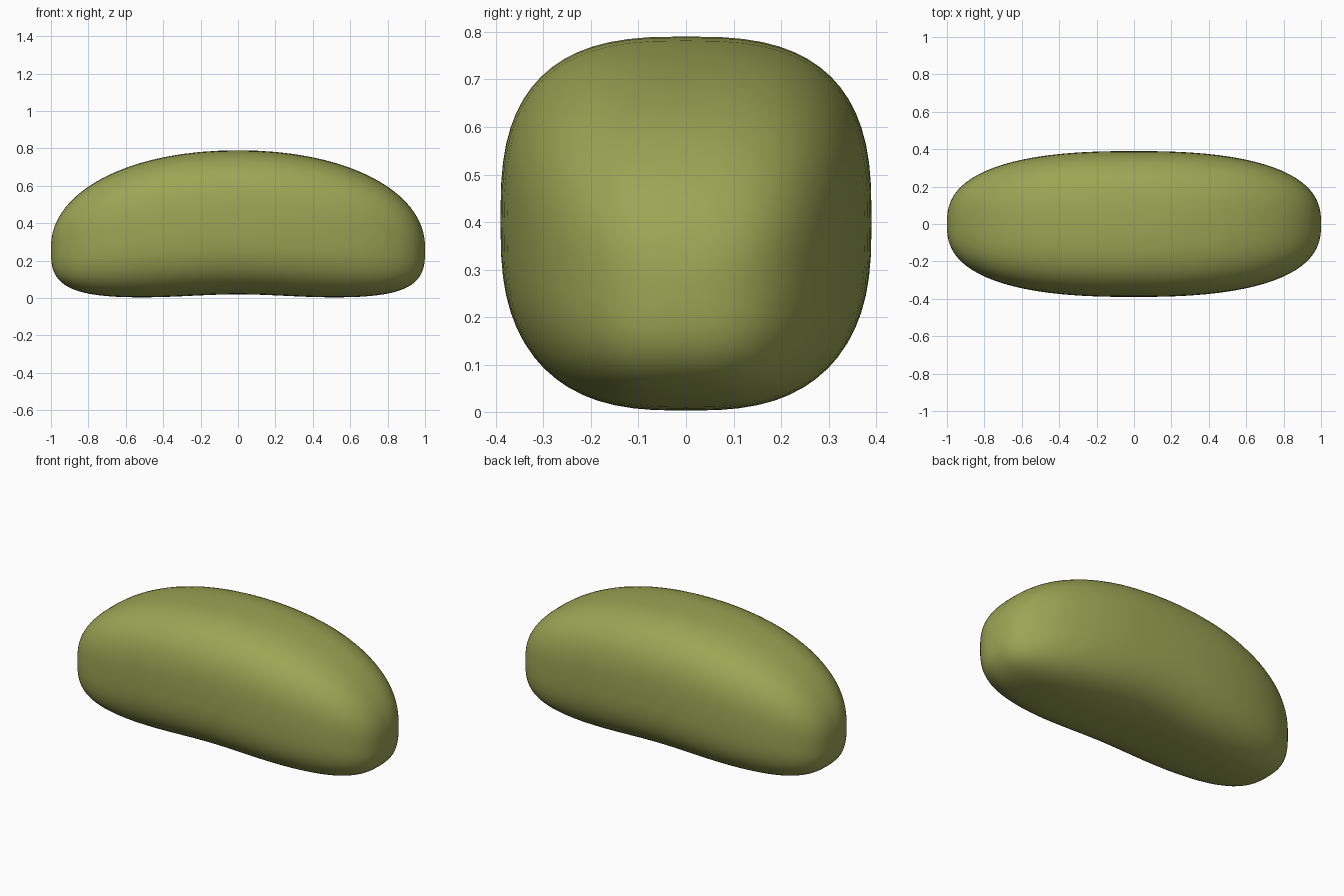
import bpy, bmesh, math

if "Cube" in bpy.data.objects:
    bpy.data.objects.remove(bpy.data.objects["Cube"])

STATIONS, SIDES = 24, 64


def arch(x, p, q):
    # rounded profile: 1 in the middle, 0 at the tips
    return max(0.0, 1 - abs(x) ** p) ** (1 / q)


def spow(v, e):
    return math.copysign(abs(v) ** e, v)


def ring(bm, x):
    # squarish rounded cross-section following the domed top and flat, slightly hollow base
    top = 0.27 + 0.52 * arch(x, 2.1, 2.1)
    bottom = 0.27 - 0.27 * arch(x, 6, 3.3) + 0.02 * math.exp(-(x / 0.35) ** 2)
    width = 0.39 * arch(x, 2.5, 2.58)
    zc, h = (top + bottom) / 2, (top - bottom) / 2
    verts = []
    for i in range(SIDES):
        a = 2 * math.pi * i / SIDES
        verts.append(bm.verts.new((x, width * spow(math.cos(a), 2 / 2.8),
                                   zc + h * spow(math.sin(a), 2 / 2.8))))
    return verts


# bean body: rings crowded toward both tips
bm = bmesh.new()
rings = []
for k in range(-STATIONS + 1, STATIONS):
    u = k / STATIONS
    rings.append(ring(bm, math.copysign(1 - (1 - abs(u)) ** 2.6, u)))
for a, b in zip(rings, rings[1:]):
    for i in range(SIDES):
        j = (i + 1) % SIDES
        bm.faces.new((a[i], a[j], b[j], b[i]))

# close the tips
for r, x in ((rings[0], -1), (rings[-1], 1)):
    tip = bm.verts.new((x, 0, 0.27))
    for i in range(SIDES):
        bm.faces.new((r[i], r[(i + 1) % SIDES], tip))
bmesh.ops.recalc_face_normals(bm, faces=bm.faces)
for f in bm.faces:
    f.smooth = True

mesh = bpy.data.meshes.new("bean")
bm.to_mesh(mesh)
bm.free()
bean = bpy.data.objects.new("bean", mesh)
bpy.context.collection.objects.link(bean)

# olive green skin
skin = bpy.data.materials.new("olive_skin")
skin.diffuse_color = (0.33, 0.38, 0.09, 1)
skin.use_nodes = True
skin.node_tree.nodes["Principled BSDF"].inputs["Base Color"].default_value = skin.diffuse_color
mesh.materials.append(skin)
